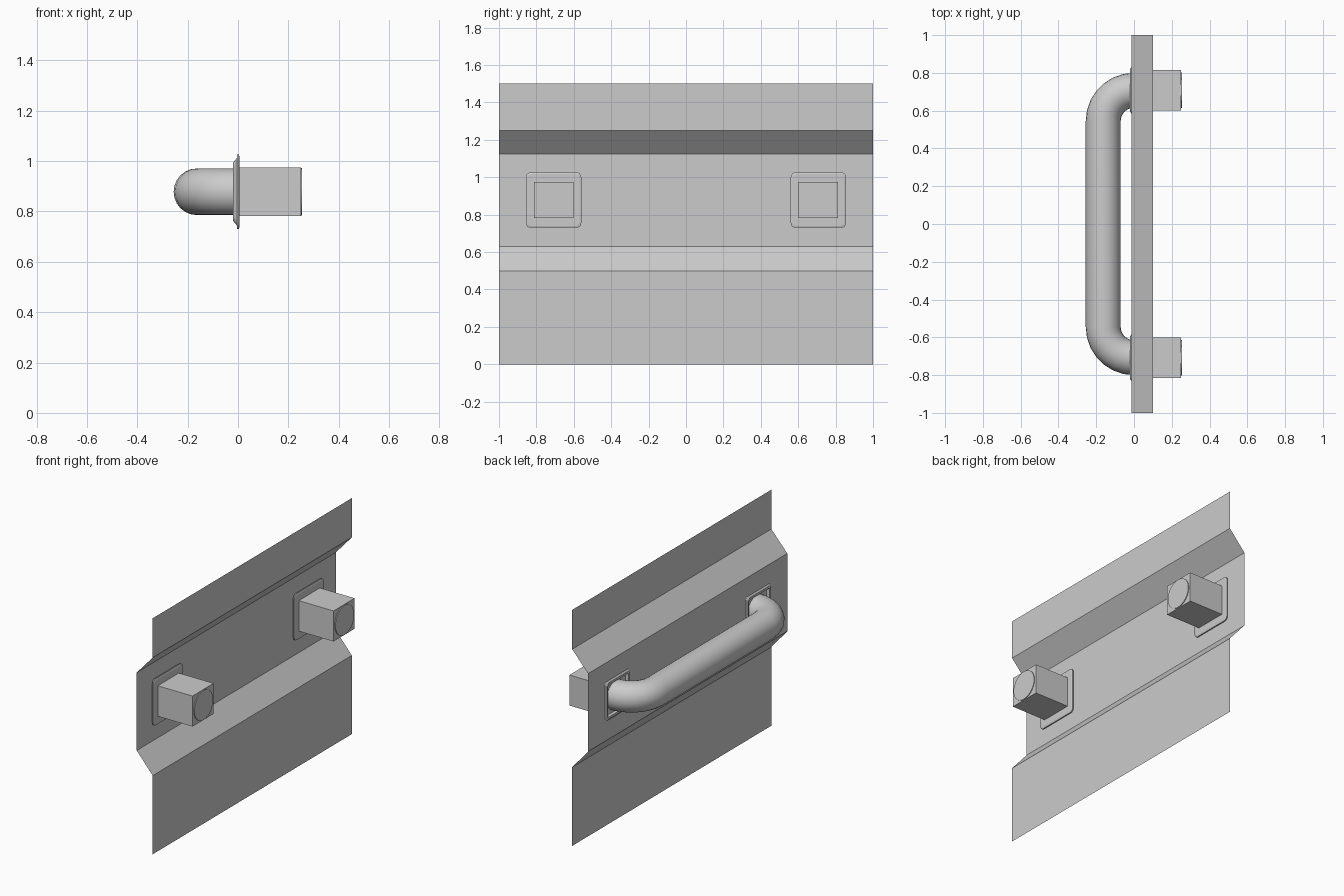
import bpy, bmesh, math
from mathutils import Vector

if "Cube" in bpy.data.objects:
    bpy.data.objects.remove(bpy.data.objects["Cube"], do_unlink=True)

GREY = (0.6, 0.6, 0.6, 1)
metal = bpy.data.materials.new("grey metal")
metal.use_nodes = True
metal.diffuse_color = GREY
metal.node_tree.nodes["Principled BSDF"].inputs["Base Color"].default_value = GREY

MOUNT_Y, MOUNT_Z = 0.708, 0.878   # centre of each mounting point
TUBE_R, BEND_R = 0.0925, 0.163


def finish(name, bm, smooth=None, normals=True):
    if normals:
        bmesh.ops.recalc_face_normals(bm, faces=bm.faces)
    mesh = bpy.data.meshes.new(name)
    bm.to_mesh(mesh)
    bm.free()
    mesh.materials.append(metal)
    obj = bpy.data.objects.new(name, mesh)
    bpy.context.collection.objects.link(obj)
    if smooth:
        bpy.ops.object.select_all(action="DESELECT")
        obj.select_set(True)
        bpy.context.view_layer.objects.active = obj
        bpy.ops.object.shade_smooth_by_angle(angle=math.radians(smooth))
    return obj


def loft(bm, loops, close_ends=True):
    rings = [[bm.verts.new(p) for p in loop] for loop in loops]
    n = len(rings[0])
    for a, b in zip(rings, rings[1:]):
        for i in range(n):
            j = (i + 1) % n
            bm.faces.new((a[i], a[j], b[j], b[i]))
    if close_ends:
        bm.faces.new(rings[0][::-1])
        bm.faces.new(rings[-1])


def rounded_square(x, cy, half, radius, steps=4):
    points = []
    for corner in range(4):
        base = math.pi / 2 * corner
        mid = base + math.pi / 4
        oy = math.copysign(half - radius, math.cos(mid))
        oz = math.copysign(half - radius, math.sin(mid))
        for s in range(steps + 1):
            a = base + math.pi / 2 * s / steps
            points.append((x, cy + oy + radius * math.cos(a),
                           MOUNT_Z + oz + radius * math.sin(a)))
    return points


# Folded sheet panel, with openings behind the mounting plates
hole = 0.12
profile = [(0.1, 0), (0.1, 0.5), (-0.012, 0.63), (-0.012, MOUNT_Z - hole),
           (-0.012, MOUNT_Z + hole), (-0.012, 1.125), (0.1, 1.25), (0.1, 1.5)]
columns = [-1, -MOUNT_Y - hole, -MOUNT_Y + hole, MOUNT_Y - hole, MOUNT_Y + hole, 1]
bm = bmesh.new()
grid = [[bm.verts.new((x, y, z)) for y in columns] for x, z in profile]
for r in range(len(profile) - 1):
    for c in range(len(columns) - 1):
        if r == 3 and c in (1, 3):
            continue
        bm.faces.new((grid[r][c], grid[r][c + 1], grid[r + 1][c + 1], grid[r + 1][c]))
finish("folded_panel", bm, normals=False)

# Tubular handle bent at both ends
path = []
for s in range(8):
    a = math.pi / 2 * s / 7
    path.append((Vector((-BEND_R * math.sin(a), MOUNT_Y - BEND_R + BEND_R * math.cos(a), 0)),
                 Vector((math.cos(a), math.sin(a), 0))))
path = path[:1] + path[1:]
mirrored = [(Vector((p.x, -p.y, 0)), Vector((-t.x, t.y, 0))) for p, t in reversed(path)]
loops = []
for k, (p, t) in enumerate(path + mirrored):
    side = Vector((t.y, -t.x, 0))
    if k >= len(path):
        side = Vector((t.y, -t.x, 0))
    loops.append([p + side * TUBE_R * math.cos(2 * math.pi * i / 24)
                  + Vector((0, 0, MOUNT_Z + TUBE_R * math.sin(2 * math.pi * i / 24)))
                  for i in range(24)])
bm = bmesh.new()
loft(bm, loops)
finish("tube_handle", bm, 40)

# Mounting plate, block and round cap at each end
for label, sign in (("rear", 1), ("front", -1)):
    cy = sign * MOUNT_Y
    sections = [(-0.002, 0.1, 0.01), (-0.02, 0.102, 0.01), (-0.02, 0.115, 0.02),
                (-0.004, 0.135, 0.025), (-0.004, 0.148, 0.025),
                (0.003, 0.148, 0.025), (0.006, 0.138, 0.02)]
    bm = bmesh.new()
    loft(bm, [rounded_square(x, cy, h, r) for x, h, r in sections])
    finish(label + "_mounting_plate", bm)

    bm = bmesh.new()
    bmesh.ops.create_cube(bm, size=1)
    for v in bm.verts:
        v.co = Vector((0.125 + v.co.x * 0.25, cy + v.co.y * 0.212, MOUNT_Z + v.co.z * 0.194))
    finish(label + "_block", bm)

    bm = bmesh.new()
    loft(bm, [[(x, cy + r * math.cos(2 * math.pi * i / 32),
                MOUNT_Z + r * math.sin(2 * math.pi * i / 32)) for i in range(32)]
              for x, r in ((0.245, 0.094), (0.255, 0.094))])
    finish(label + "_round_cap", bm, 40)
